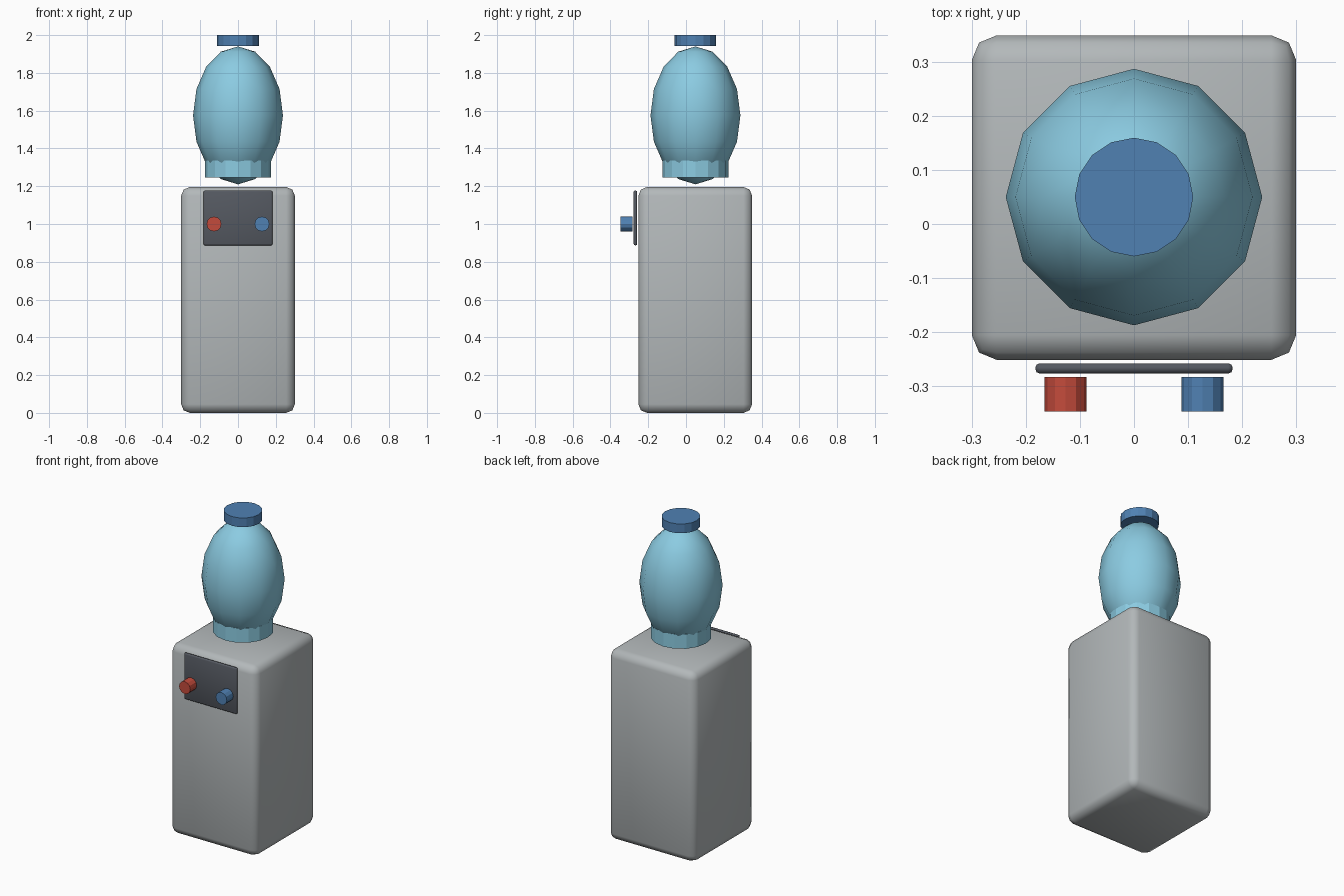
import bpy
import math

if "Cube" in bpy.data.objects:
    bpy.data.objects.remove(bpy.data.objects["Cube"], do_unlink=True)


def material(name, rgb):
    m = bpy.data.materials.new(name)
    m.use_nodes = True
    m.diffuse_color = (*rgb, 1)
    m.node_tree.nodes["Principled BSDF"].inputs["Base Color"].default_value = (*rgb, 1)
    return m


grey = material("light grey", (0.45, 0.48, 0.49))
dark = material("dark grey", (0.09, 0.1, 0.12))
water = material("water blue", (0.26, 0.6, 0.76))
blue = material("cap blue", (0.08, 0.22, 0.45))
red = material("hot red", (0.55, 0.07, 0.045))


def finish(name, mat):
    ob = bpy.context.object
    ob.name = name
    ob.data.materials.append(mat)
    return ob


def rounded_box(name, mat, center, size, radius, segments):
    bpy.ops.mesh.primitive_cube_add(size=1, location=center)
    ob = finish(name, mat)
    ob.scale = size
    bpy.ops.object.transform_apply(location=False, rotation=False, scale=True)
    bevel = ob.modifiers.new("rounding", "BEVEL")
    bevel.width = radius
    bevel.segments = segments
    bpy.ops.object.modifier_apply(modifier=bevel.name)
    bpy.ops.object.shade_smooth_by_angle(angle=math.radians(50))


def cylinder(name, mat, center, radius, depth, sides, tilt=0):
    bpy.ops.mesh.primitive_cylinder_add(vertices=sides, radius=radius, depth=depth,
                                        location=center, rotation=(tilt, 0, 0))
    finish(name, mat)


# Cabinet and control panel
rounded_box("cabinet", grey, (0, 0.049, 0.598), (0.602, 0.602, 1.196), 0.046, 2)
rounded_box("control_panel", dark, (0, -0.268, 1.032), (0.366, 0.019, 0.29), 0.008, 2)

# Water bottle
bpy.ops.mesh.primitive_uv_sphere_add(segments=12, ring_count=8, radius=1, location=(0, 0.05, 1.575))
bottle = finish("bottle", water)
bottle.scale = (0.238, 0.238, 0.365)
bpy.ops.object.transform_apply(location=False, rotation=False, scale=True)
bpy.ops.object.shade_smooth()

# Bottle neck and cap
cylinder("bottle_neck", water, (0, 0.05, 1.29), 0.174, 0.09, 16)
cylinder("bottle_cap", blue, (0, 0.05, 1.971), 0.11, 0.058, 16)

# Taps
for side, mat, label in ((-1, red, "hot_tap"), (1, blue, "cold_tap")):
    cylinder(label, mat, (side * 0.127, -0.316, 1.0), 0.039, 0.064, 12, math.radians(90))
